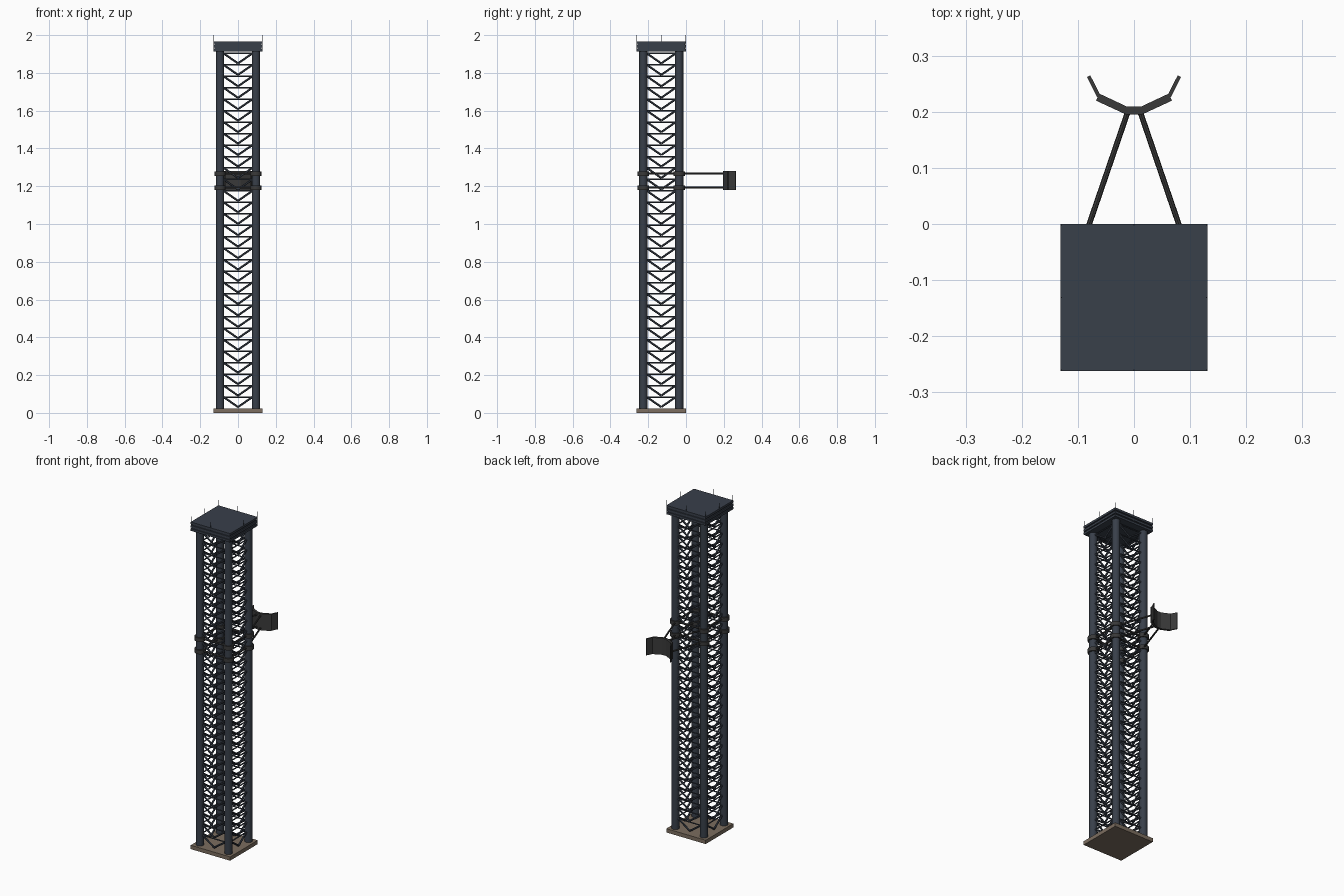
import bpy, bmesh, math
from mathutils import Vector, Matrix

if "Cube" in bpy.data.objects:
    bpy.data.objects.remove(bpy.data.objects["Cube"])

CY = -0.131      # tower centre in y
COL = 0.095      # column offset from tower centre
CR = 0.022       # column radius

def mat(name, c):
    m = bpy.data.materials.new(name)
    m.diffuse_color = (*c, 1)
    m.use_nodes = True
    m.node_tree.nodes["Principled BSDF"].inputs["Base Color"].default_value = m.diffuse_color
    return m

steel = mat("blue_steel", (0.04, 0.05, 0.068))
iron = mat("dark_iron", (0.042, 0.042, 0.042))
wood = mat("brown_base", (0.20, 0.155, 0.115))

def box(bm, c, s):
    bmesh.ops.create_cube(bm, size=1, matrix=Matrix.Translation(c) @ Matrix.Diagonal((*s, 1)))

def rod(bm, a, b, r, n=8):
    a, b = Vector(a), Vector(b)
    d = b - a
    m = Matrix.Translation((a + b) / 2) @ d.to_track_quat('Z', 'Y').to_matrix().to_4x4()
    bmesh.ops.create_cone(bm, cap_ends=True, segments=n, radius1=r, radius2=r, depth=d.length, matrix=m)

def finish(name, bm, m, smooth=False):
    me = bpy.data.meshes.new(name)
    bm.to_mesh(me)
    bm.free()
    me.materials.append(m)
    ob = bpy.data.objects.new(name, me)
    bpy.context.collection.objects.link(ob)
    if smooth:
        bpy.ops.object.select_all(action='DESELECT')
        ob.select_set(True)
        bpy.context.view_layer.objects.active = ob
        bpy.ops.object.shade_smooth_by_angle(angle=math.radians(40))
    return ob

corners = [(sx * COL, CY + sy * COL) for sx, sy in ((-1, -1), (1, -1), (1, 1), (-1, 1))]

# base plate
bm = bmesh.new()
box(bm, (0, CY, 0.0115), (0.262, 0.262, 0.023))
finish("base_plate", bm, wood)

# four corner columns
bm = bmesh.new()
for x, y in corners:
    rod(bm, (x, y, 0.02), (x, y, 1.92), CR, 16)
finish("corner_columns", bm, steel, True)

# lattice: one crossbar and a V below it per bay, on each face
bm = bmesh.new()
N = 31
step = (1.903 - 0.023) / N
for i in range(4):
    a, b = Vector((*corners[i], 0)), Vector((*corners[(i + 1) % 4], 0))
    p, q, mid = a.lerp(b, 0.1), a.lerp(b, 0.9), (a + b) / 2
    for k in range(N):
        lo = Vector((0, 0, 0.023 + k * step + 0.008))
        hi = Vector((0, 0, 0.023 + (k + 1) * step))
        rod(bm, p + hi, q + hi, 0.004, 6)
        rod(bm, p + hi, mid + lo, 0.0055, 6)
        rod(bm, mid + lo, q + hi, 0.0055, 6)
finish("lattice_braces", bm, steel)

# stacked top plates with inset spacers
bm = bmesh.new()
for z in (1.921, 1.941, 1.961):
    box(bm, (0, CY, z), (0.262, 0.262, 0.013))
for z in (1.931, 1.951):
    box(bm, (0, CY, z), (0.25, 0.25, 0.009))
finish("top_plates", bm, steel)

# thin pins around the top edge
bm = bmesh.new()
for sx in (-1, 0, 1):
    for sy in (-1, 0, 1):
        if sx or sy:
            x, y = sx * 0.129, CY + sy * 0.129
            rod(bm, (x, y, 1.915), (x, y, 2.0), 0.001, 6)
finish("top_pins", bm, steel)

# collars, tie bars and arms at two levels
collars, ties, arms = bmesh.new(), bmesh.new(), bmesh.new()
for z in (1.193, 1.267):
    for i, (x, y) in enumerate(corners):
        rod(collars, (x, y, z - 0.012), (x, y, z + 0.012), 0.03, 16)
        rod(ties, (x, y, z), (*corners[(i + 1) % 4], z), 0.006)
    for s in (-1, 1):
        rod(arms, (s * 0.092, -0.036, z), (s * 0.01, 0.203, z), 0.005)
finish("column_collars", collars, iron, True)
finish("tie_bars", ties, iron)
finish("support_arms", arms, iron, True)

# cradle: bent plate with thinner flared lips, drawn as outlines seen from above
def prism(bm, pts, z0, z1):
    f = bm.faces.new([bm.verts.new((x, y, z0)) for x, y in pts])
    ext = bmesh.ops.extrude_face_region(bm, geom=[f])
    bmesh.ops.translate(bm, vec=(0, 0, z1 - z0), verts=[v for v in ext['geom'] if isinstance(v, bmesh.types.BMVert)])

plate = [(0.014, 0.195), (0.068, 0.22), (0.061, 0.232), (0.012, 0.209)]
lip = [(0.058, 0.226), (0.064, 0.223), (0.084, 0.262), (0.078, 0.265)]
bm = bmesh.new()
prism(bm, plate + [(-x, y) for x, y in reversed(plate)], 1.18, 1.28)
for s in (-1, 1):
    prism(bm, [(s * x, y) for x, y in lip], 1.18, 1.28)
bmesh.ops.recalc_face_normals(bm, faces=bm.faces)
finish("cradle", bm, iron)
